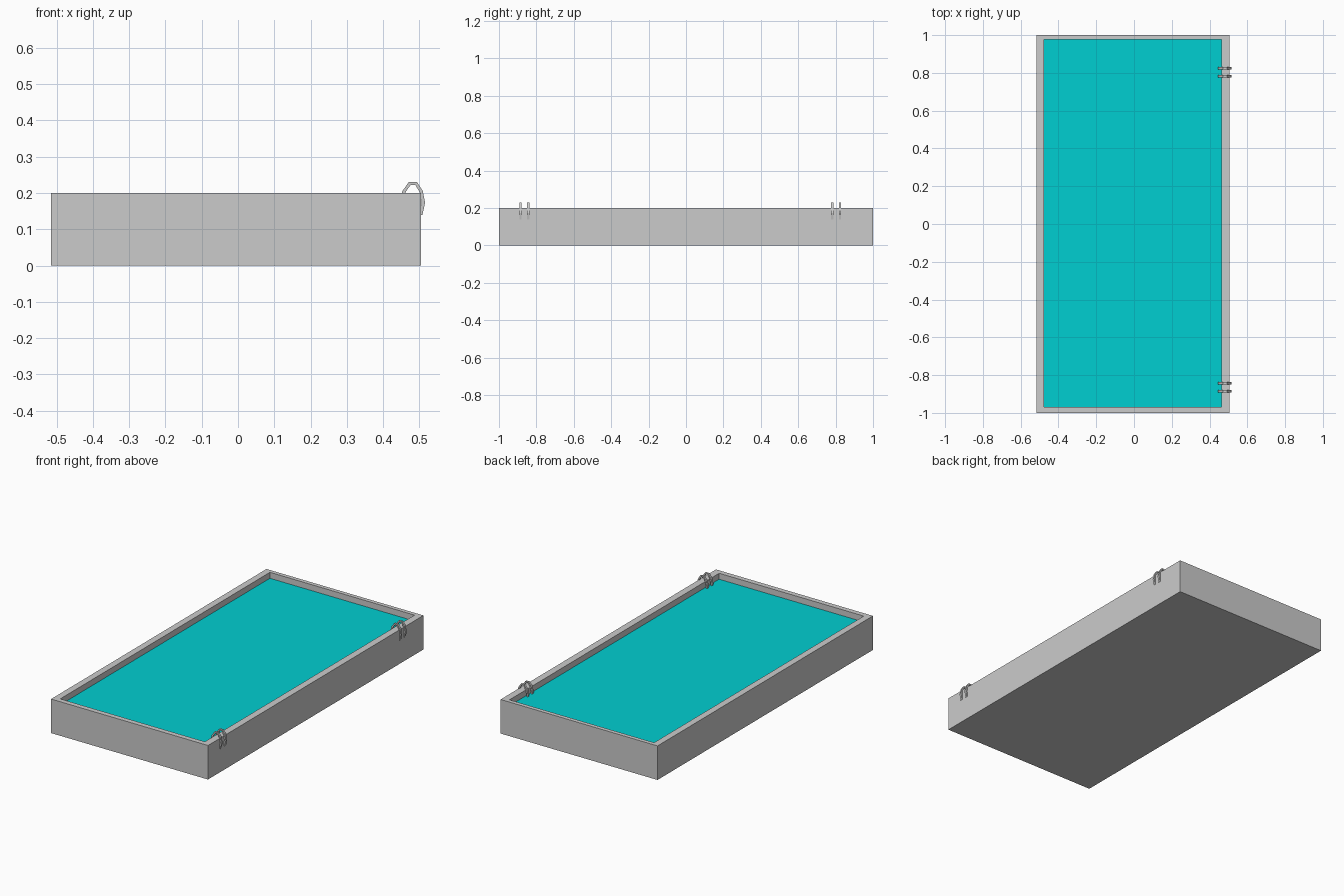
import bpy, bmesh
from mathutils import Vector

if "Cube" in bpy.data.objects:
    bpy.data.objects.remove(bpy.data.objects["Cube"])


def make_object(name, bm):
    bmesh.ops.recalc_face_normals(bm, faces=bm.faces)
    mesh = bpy.data.meshes.new(name)
    bm.to_mesh(mesh)
    bm.free()
    obj = bpy.data.objects.new(name, mesh)
    bpy.context.collection.objects.link(obj)
    return obj


def loop(bm, x0, x1, y0, y1, z):
    return [bm.verts.new((x, y, z)) for x, y in ((x0, y0), (x1, y0), (x1, y1), (x0, y1))]


def bridge(bm, a, b):
    n = len(a)
    for i in range(n):
        bm.faces.new((a[i], a[(i + 1) % n], b[(i + 1) % n], b[i]))


OUTER = (-0.515, 0.505, -1.0, 1.0)
INNER = (-0.476, 0.464, -0.97, 0.976)

# Pool shell: outer wall, flat rim, inner wall and floor
bm = bmesh.new()
loops = [loop(bm, *OUTER, 0), loop(bm, *OUTER, 0.2), loop(bm, *INNER, 0.2), loop(bm, *INNER, 0.03)]
for a, b in zip(loops, loops[1:]):
    bridge(bm, a, b)
bm.faces.new(loops[0])
bm.faces.new(loops[-1])
make_object("pool_shell", bm)

# Water surface just below the rim
bm = bmesh.new()
bm.faces.new(loop(bm, *INNER, 0.165))
water = make_object("water", bm)
mat = bpy.data.materials.new("water_turquoise")
mat.diffuse_color = (0.0, 0.62, 0.64, 1)
mat.use_nodes = True
mat.node_tree.nodes["Principled BSDF"].inputs["Base Color"].default_value = mat.diffuse_color
water.data.materials.append(mat)

# Ladder handrails: low-poly arches over the rim with a square section
PATH = [(0.460, 0.14), (0.450, 0.174), (0.457, 0.203), (0.473, 0.226),
        (0.491, 0.226), (0.505, 0.204), (0.511, 0.174), (0.504, 0.14)]


def handrail(name, y, r=0.0045, w=0.006):
    bm = bmesh.new()
    pts = [Vector((x, 0, z)) for x, z in PATH]
    rings = []
    for i, p in enumerate(pts):
        t = (pts[min(i + 1, len(pts) - 1)] - pts[max(i - 1, 0)]).normalized()
        n = Vector((-t.z, 0, t.x))
        rings.append([bm.verts.new(p + n * r * a + Vector((0, y + w * b, 0)))
                      for a, b in ((-1, -1), (1, -1), (1, 1), (-1, 1))])
    for a, b in zip(rings, rings[1:]):
        bridge(bm, a, b)
    bm.faces.new(rings[0])
    bm.faces.new(rings[-1])
    make_object(name, bm)


for label, centre in (("front", -0.864), ("back", 0.803)):
    handrail(label + "_handrail_a", centre - 0.021)
    handrail(label + "_handrail_b", centre + 0.021)
